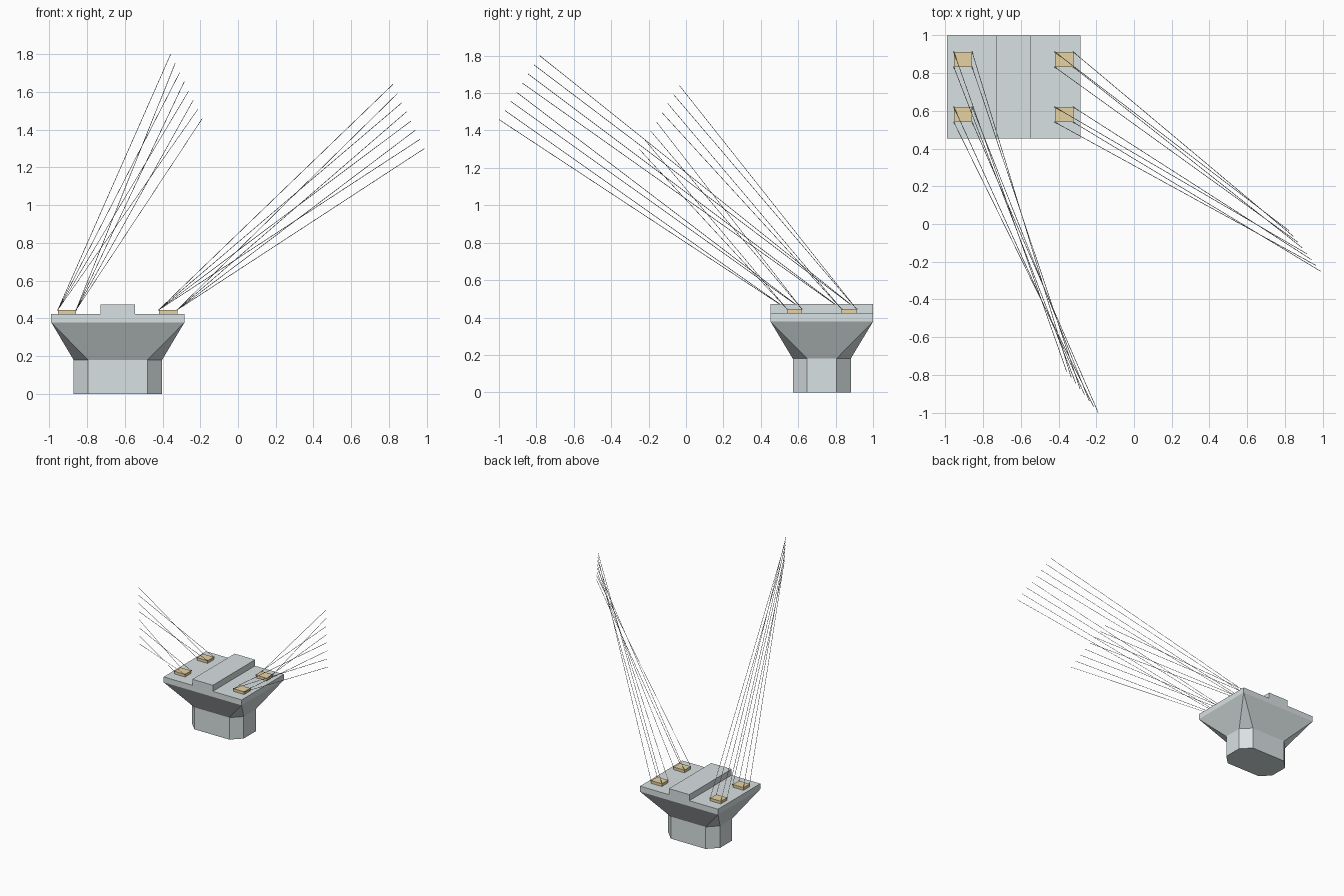
import bpy, bmesh
from mathutils import Vector, Matrix

if "Cube" in bpy.data.objects:
    bpy.data.objects.remove(bpy.data.objects["Cube"])


def material(name, rgb):
    m = bpy.data.materials.new(name)
    m.diffuse_color = (*rgb, 1)
    m.use_nodes = True
    m.node_tree.nodes["Principled BSDF"].inputs["Base Color"].default_value = m.diffuse_color
    return m


GREY = material("concrete grey", (0.69, 0.75, 0.76))
TAN = material("pad tan", (0.79, 0.65, 0.36))
STEEL = material("cable steel", (0.42, 0.42, 0.43))


def finish(name, bm, mat):
    bmesh.ops.recalc_face_normals(bm, faces=bm.faces)
    me = bpy.data.meshes.new(name)
    bm.to_mesh(me)
    bm.free()
    me.materials.append(mat)
    ob = bpy.data.objects.new(name, me)
    bpy.context.collection.objects.link(ob)
    return ob


def box(name, x0, x1, y0, y1, z0, z1, mat):
    bm = bmesh.new()
    bmesh.ops.create_cube(bm, size=1)
    for v in bm.verts:
        v.co = ((x0, x1)[v.co.x > 0], (y0, y1)[v.co.y > 0], (z0, z1)[v.co.z > 0])
    return finish(name, bm, mat)


# Pier: chamfered column, flared head with triangular corners, cap, central ridge
CX, CY = -0.637, 0.726
HX, HY, CH = 0.235, 0.155, 0.077      # column half sizes and chamfer
TX, TY = 0.353, 0.274                 # cap half sizes
Z = (0.0, 0.18, 0.378, 0.423, 0.473)
RIDGE = (-0.73, -0.545)

bm = bmesh.new()
octagon = []
for sx, sy in ((-1, -1), (1, -1), (1, 1), (-1, 1)):
    pair = [(sx * HX, sy * (HY - CH)), (sx * (HX - CH), sy * HY)]
    octagon += pair if sx == sy else pair[::-1]
low = [bm.verts.new((CX + x, CY + y, Z[0])) for x, y in octagon]
mid = [bm.verts.new((CX + x, CY + y, Z[1])) for x, y in octagon]
corners = ((-1, -1), (1, -1), (1, 1), (-1, 1))
rim = [bm.verts.new((CX + x * TX, CY + y * TY, Z[2])) for x, y in corners]
bm.faces.new(low[::-1])
bm.faces.new(rim)
for i in range(8):
    j = (i + 1) % 8
    bm.faces.new((low[i], low[j], mid[j], mid[i]))
for k in range(4):
    a, b, c = mid[2 * k], mid[2 * k + 1], mid[(2 * k + 2) % 8]
    bm.faces.new((a, b, rim[k]))
    bm.faces.new((b, c, rim[(k + 1) % 4], rim[k]))
finish("pier_column_and_head", bm, GREY)

box("pier_cap", CX - TX, CX + TX, CY - TY, CY + TY, Z[2], Z[3], GREY)
box("cap_ridge", *RIDGE, CY - TY, CY + TY, Z[3], Z[4], GREY)


# Bearing pads and the thin cables leaving their corners, each with a small anchor
def cable(bm, a, b, r=0.0016):
    d = (b - a).normalized()
    u = d.cross(Vector((0, 0, 1))).normalized() * r
    w = d.cross(u)
    rings = [[bm.verts.new(p + o) for o in (u, w, -u, -w)] for p in (a, b)]
    for i in range(4):
        j = (i + 1) % 4
        bm.faces.new((rings[0][i], rings[0][j], rings[1][j], rings[1][i]))
    bm.faces.new(rings[0][::-1])
    bm.faces.new(rings[1])
    bmesh.ops.create_cone(bm, cap_ends=True, segments=8, radius1=0.004, radius2=0.004,
                          depth=0.006, matrix=Matrix.Translation(a))


SIDES = {   # pad x range, first and last cable end
    "left": ((-0.955, -0.858), (-0.357, -0.782, 1.80), (-0.19, -0.999, 1.458)),
    "right": ((-0.42, -0.322), (0.821, -0.035, 1.64), (0.988, -0.25, 1.30)),
}
ROWS = (("back", 0.832, 0.912), ("front", 0.54, 0.62))
PAD_TOP = 0.445
for side, ((x0, x1), first, last) in SIDES.items():
    bm = bmesh.new()
    for r, (row, y0, y1) in enumerate(ROWS):
        box(f"{row}_{side}_pad", x0, x1, y0, y1, Z[3], PAD_TOP, TAN)
        for c, (x, y) in enumerate(((x0, y1), (x1, y1), (x0, y0), (x1, y0))):
            end = Vector(first).lerp(Vector(last), (r * 4 + c) / 7)
            cable(bm, Vector((x, y, PAD_TOP)), end)
    finish(f"{side}_cables", bm, STEEL)
